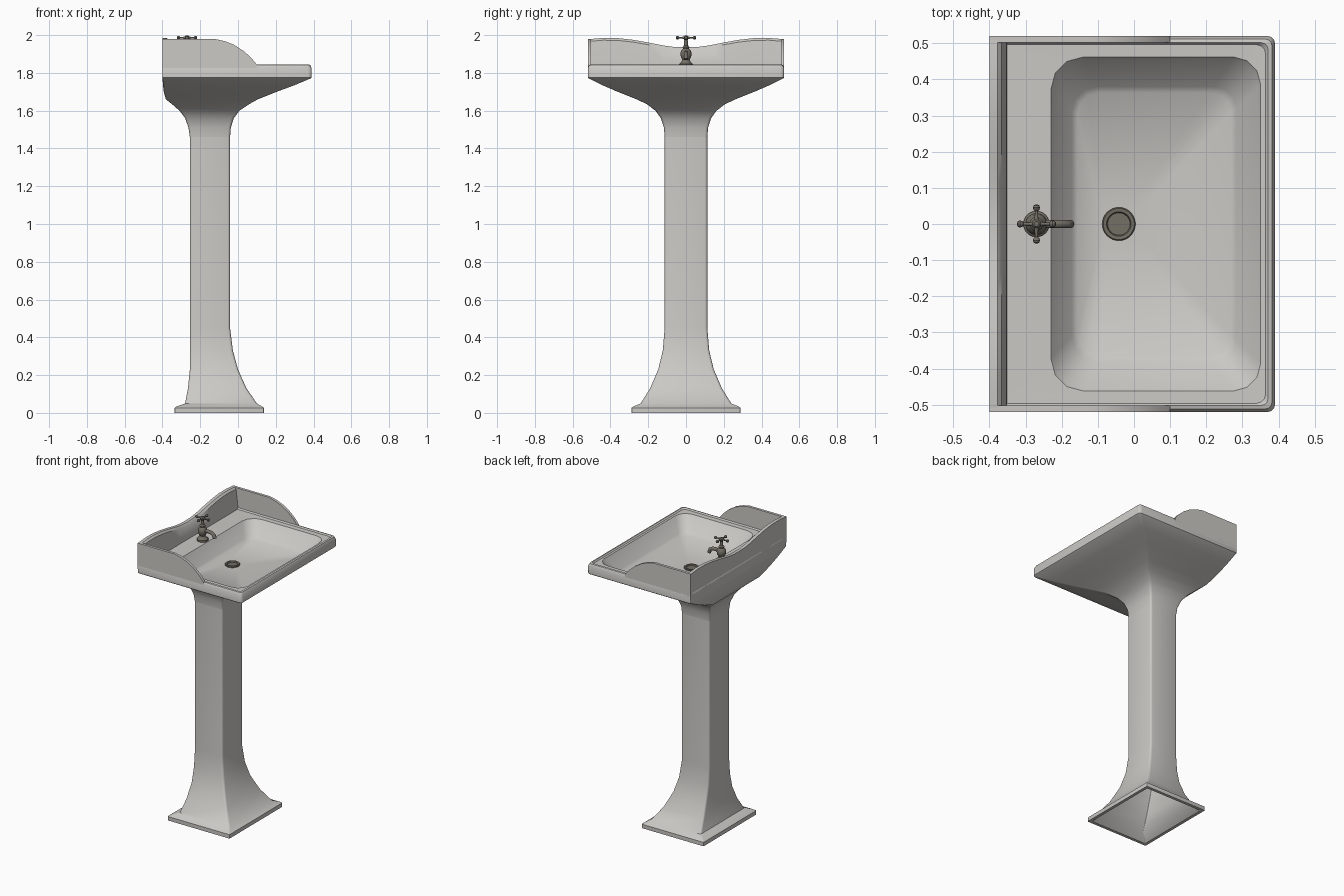
import bpy, bmesh, math
from mathutils import Vector

cube = bpy.data.objects.get("Cube")
if cube:
    bpy.data.objects.remove(cube, do_unlink=True)


def material(name, rgb):
    m = bpy.data.materials.new(name)
    m.use_nodes = True
    m.diffuse_color = (*rgb, 1)
    m.node_tree.nodes["Principled BSDF"].inputs["Base Color"].default_value = (*rgb, 1)
    return m


CERAMIC = material("warm grey ceramic", (0.60, 0.585, 0.56))
METAL = material("aged metal", (0.17, 0.16, 0.13))


def finish(name, bm, mat, angle=35):
    bmesh.ops.recalc_face_normals(bm, faces=bm.faces)
    mesh = bpy.data.meshes.new(name)
    bm.to_mesh(mesh)
    bm.free()
    mesh.materials.append(mat)
    obj = bpy.data.objects.new(name, mesh)
    bpy.context.collection.objects.link(obj)
    bpy.ops.object.select_all(action='DESELECT')
    obj.select_set(True)
    bpy.context.view_layer.objects.active = obj
    bpy.ops.object.shade_smooth_by_angle(angle=math.radians(angle))
    return obj


def ring(z, x0, x1, hy, back=0.004, front=0.004, seg=3):
    """Rectangle with rounded corners, separate radii at back and front."""
    pts = []
    for cx, cy, r, start in ((x1 - front, hy - front, front, 0), (x0 + back, hy - back, back, 90),
                             (x0 + back, back - hy, back, 180), (x1 - front, front - hy, front, 270)):
        for i in range(seg + 1):
            a = math.radians(start + 90 * i / seg)
            pts.append(Vector((cx + r * math.cos(a), cy + r * math.sin(a), z)))
    return pts


def loft(name, rings, mat, angle=35, close=False):
    bm = bmesh.new()
    loops = [[bm.verts.new(p) for p in r] for r in rings]
    pairs = list(zip(loops, loops[1:]))
    if close:
        pairs.append((loops[-1], loops[0]))
    else:
        bm.faces.new(loops[0])
        bm.faces.new(loops[-1])
    for a, b in pairs:
        for i in range(len(a)):
            j = (i + 1) % len(a)
            bm.faces.new((a[i], a[j], b[j], b[i]))
    return finish(name, bm, mat, angle)


def lathe(name, profile, centre, mat, seg=24):
    rings = [[Vector((centre[0] + r * math.cos(t), centre[1] + r * math.sin(t), z))
              for t in (math.tau * i / seg for i in range(seg))] for r, z in profile]
    return loft(name, rings, mat)


def prism(name, outline, offset, mat):
    bm = bmesh.new()
    face = bm.faces.new([bm.verts.new(p) for p in outline])
    out = bmesh.ops.extrude_face_region(bm, geom=[face])
    bmesh.ops.translate(bm, vec=offset, verts=[v for v in out["geom"] if isinstance(v, bmesh.types.BMVert)])
    return finish(name, bm, mat, 25)


# Hollow pedestal: inner cavity, square foot, flared column
WALL = 0.02
flare = [(0.05, -0.28, 0.10, 0.24), (0.13, -0.265, 0.045, 0.19), (0.23, -0.255, 0.0, 0.147),
         (0.33, -0.255, -0.027, 0.123), (0.45, -0.255, -0.042, 0.113)]
shaft_top = (1.46, -0.255, -0.042, 0.113)
cavity = [ring(z, a + WALL, b - WALL, h - WALL) for z, a, b, h in reversed(flare)]
foot = [ring(0, -0.315, 0.117, 0.268), ring(0, -0.335, 0.137, 0.288),
        ring(0.027, -0.335, 0.137, 0.288), ring(0.034, -0.325, 0.127, 0.278)]
column = [ring(*s, 0.014, 0.014) for s in flare + [shaft_top]]
loft("pedestal", cavity + foot + column, CERAMIC)

# Underside of the basin, spreading from the column to the rim
under = [shaft_top, (1.51, -0.262, -0.038, 0.117), (1.56, -0.28, -0.022, 0.133),
         (1.60, -0.31, 0.008, 0.162), (1.635, -0.35, 0.06, 0.208), (1.66, -0.382, 0.105, 0.262),
         (1.70, -0.393, 0.205, 0.362), (1.735, -0.397, 0.30, 0.443), (1.77, -0.40, 0.383, 0.514)]
under_rings = [ring(*s, 0.012, 0.014) for s in under]

# Rim with raised lip, then the bowl down to its floor
rim = [ring(1.775, -0.40, 0.39, 0.52, 0.004, 0.02), ring(1.825, -0.40, 0.39, 0.52, 0.004, 0.02),
       ring(1.842, -0.40, 0.382, 0.512, 0.004, 0.02), ring(1.845, -0.398, 0.371, 0.502, 0.004, 0.02),
       ring(1.836, -0.39, 0.364, 0.496, 0.004, 0.025)]
bowl = [ring(1.835, -0.23, 0.35, 0.462, 0.09, 0.075), ring(1.825, -0.224, 0.344, 0.455, 0.09, 0.075),
        ring(1.75, -0.172, 0.283, 0.38, 0.07, 0.06), ring(1.737, -0.157, 0.268, 0.363, 0.06, 0.055),
        ring(1.727, -0.09, 0.01, 0.05, 0.02, 0.02)]
loft("basin", under_rings + rim + bowl, CERAMIC)

# Splash back with a dipped top edge
half = [(0.06, 1.937), (0.12, 1.945), (0.20, 1.961), (0.28, 1.975), (0.36, 1.984), (0.44, 1.985), (0.52, 1.978)]
top = [(-y, z) for y, z in reversed(half)] + [(0, 1.935)] + half
bm = bmesh.new()
rows = []
for y, z in top:
    section = ((-0.40, 1.80), (-0.40, z), (-0.378, z), (-0.366, z - 0.012), (-0.353, 1.86), (-0.35, 1.80))
    rows.append([bm.verts.new((x, y, h)) for x, h in section])
for a, b in zip(rows, rows[1:]):
    for i in range(len(a)):
        j = (i + 1) % len(a)
        bm.faces.new((a[i], a[j], b[j], b[i]))
bm.faces.new(rows[0])
bm.faces.new(rows[-1])
finish("splash_back", bm, CERAMIC)

# Curved side wings of the splash back
wing = [(-0.40, 1.80), (-0.40, 1.979), (-0.12, 1.979), (-0.07, 1.968), (-0.02, 1.948),
        (0.03, 1.916), (0.07, 1.880), (0.10, 1.843), (0.10, 1.80)]
for side, label in ((1, "left"), (-1, "right")):
    prism(label + "_splash_wing", [(x, side * 0.52, z) for x, z in wing], (0, -side * 0.018, 0), CERAMIC)

# Drain fitting
lathe("drain", [(0.046, 1.72), (0.046, 1.734), (0.043, 1.737), (0.034, 1.736), (0.031, 1.729), (0.004, 1.729)],
      (-0.042, 0), METAL, 32)

# Tap body, turned round its own axis
TAP_X = -0.27
lathe("tap_body", [(0.036, 1.83), (0.036, 1.848), (0.025, 1.856), (0.019, 1.87), (0.027, 1.885), (0.030, 1.9),
                   (0.026, 1.918), (0.016, 1.928), (0.019, 1.936), (0.011, 1.945), (0.009, 1.975),
                   (0.013, 1.98), (0.013, 1.99), (0.007, 1.998)], (TAP_X, 0), METAL)

# Spout, a tube swept along a short curve
path = [(0.01, 1.898), (0.04, 1.907), (0.065, 1.905), (0.085, 1.894), (0.094, 1.872)]
tube = []
for k, (dx, z) in enumerate(path):
    before, after = path[max(k - 1, 0)], path[min(k + 1, len(path) - 1)]
    along = Vector((after[0] - before[0], 0, after[1] - before[1])).normalized()
    normal = Vector((-along.z, 0, along.x))
    tube.append([Vector((TAP_X + dx, 0, z)) + 0.012 * (math.cos(t) * normal + math.sin(t) * Vector((0, 1, 0)))
                 for t in (math.tau * i / 14 for i in range(14))])
loft("tap_spout", tube, METAL)

# Cross handle: four tapered arms with rounded ends
arm = [(0.008, 0.005), (0.005, 0.02), (0.004, 0.036), (0.008, 0.039), (0.010, 0.045), (0.008, 0.051), (0.003, 0.054)]
for n in range(4):
    d = Vector((math.cos(n * math.pi / 2), math.sin(n * math.pi / 2), 0))
    s = Vector((-d.y, d.x, 0))
    hub = Vector((TAP_X, 0, 1.986))
    rings = [[hub + d * l + r * (math.cos(t) * s + math.sin(t) * Vector((0, 0, 1)))
              for t in (math.tau * i / 12 for i in range(12))] for r, l in arm]
    loft("tap_handle_arm_%d" % (n + 1), rings, METAL)
